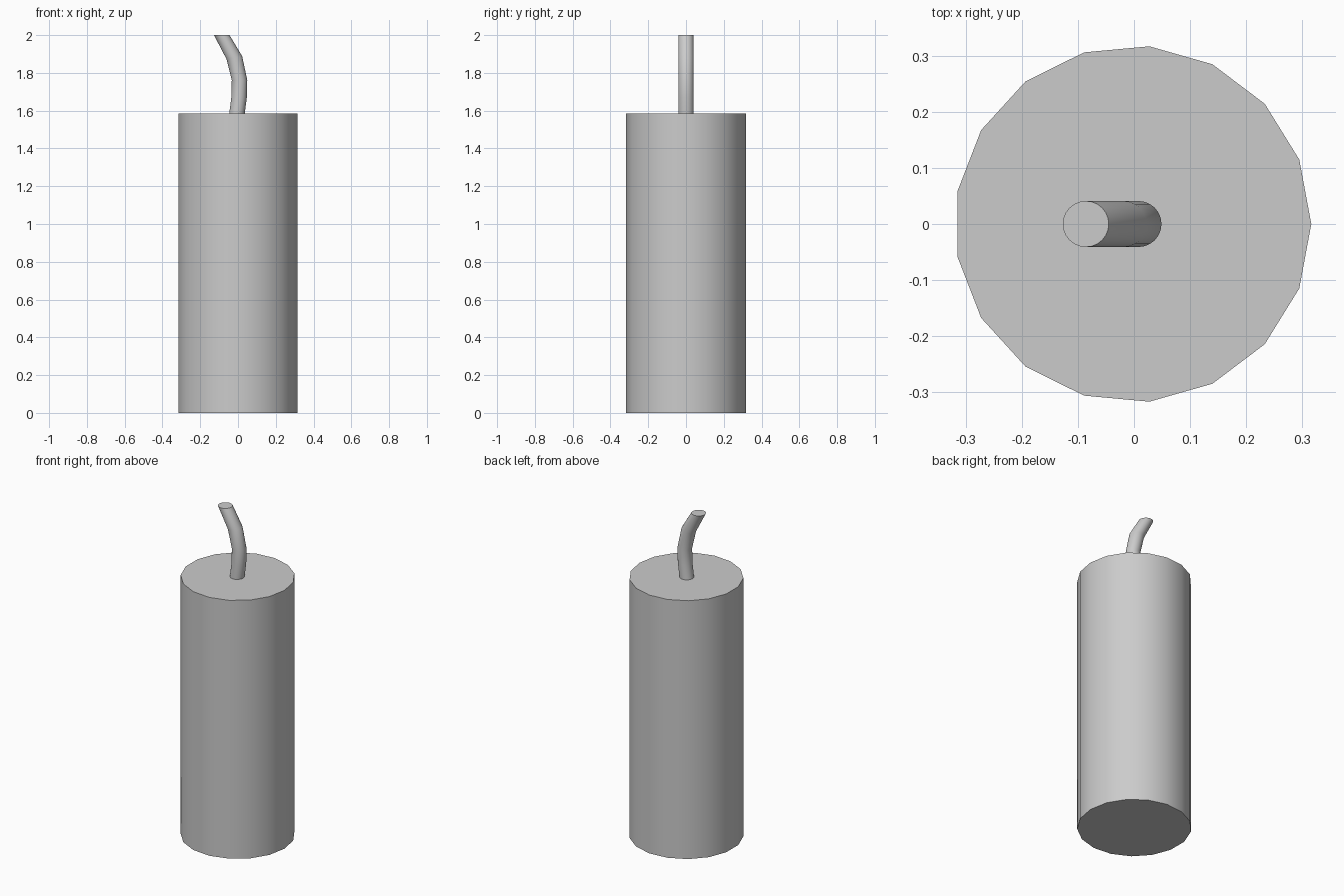
import bpy, bmesh
from math import cos, sin, tan, pi, radians

if "Cube" in bpy.data.objects:
    bpy.data.objects.remove(bpy.data.objects["Cube"])


def loft(name, rings, sides):
    """Capped tube through rings of (x, z, radius, tilt)."""
    bm = bmesh.new()
    loops = []
    for x, z, r, tilt in rings:
        loop = []
        for i in range(sides):
            a = 2 * pi * i / sides
            dx = r * cos(a)
            loop.append(bm.verts.new((x + dx, r * sin(a), z + dx * tan(tilt))))
        loops.append(loop)
    for low, high in zip(loops, loops[1:]):
        for i in range(sides):
            j = (i + 1) % sides
            bm.faces.new((low[i], low[j], high[j], high[i]))
    bm.faces.new(loops[0][::-1])
    bm.faces.new(loops[-1])
    mesh = bpy.data.meshes.new(name)
    bm.to_mesh(mesh)
    bm.free()
    ob = bpy.data.objects.new(name, mesh)
    bpy.context.collection.objects.link(ob)
    # smooth sides, sharp rims
    bpy.ops.object.select_all(action='DESELECT')
    ob.select_set(True)
    bpy.context.view_layer.objects.active = ob
    bpy.ops.object.shade_smooth_by_angle(angle=radians(35))
    return ob


# Main 17-sided stick
loft("stick_body", [(-0.002, 0, 0.318, 0), (-0.002, 1.586, 0.318, 0)], 17)

# Bent fuse, flat on top
loft("fuse", [(-0.006, 1.58, 0.041, 0),
              (0.006, 1.672, 0.041, 0),
              (0.008, 1.762, 0.041, 0),
              (-0.019, 1.88, 0.041, radians(12)),
              (-0.086, 2.0, 0.041, 0)], 24)
